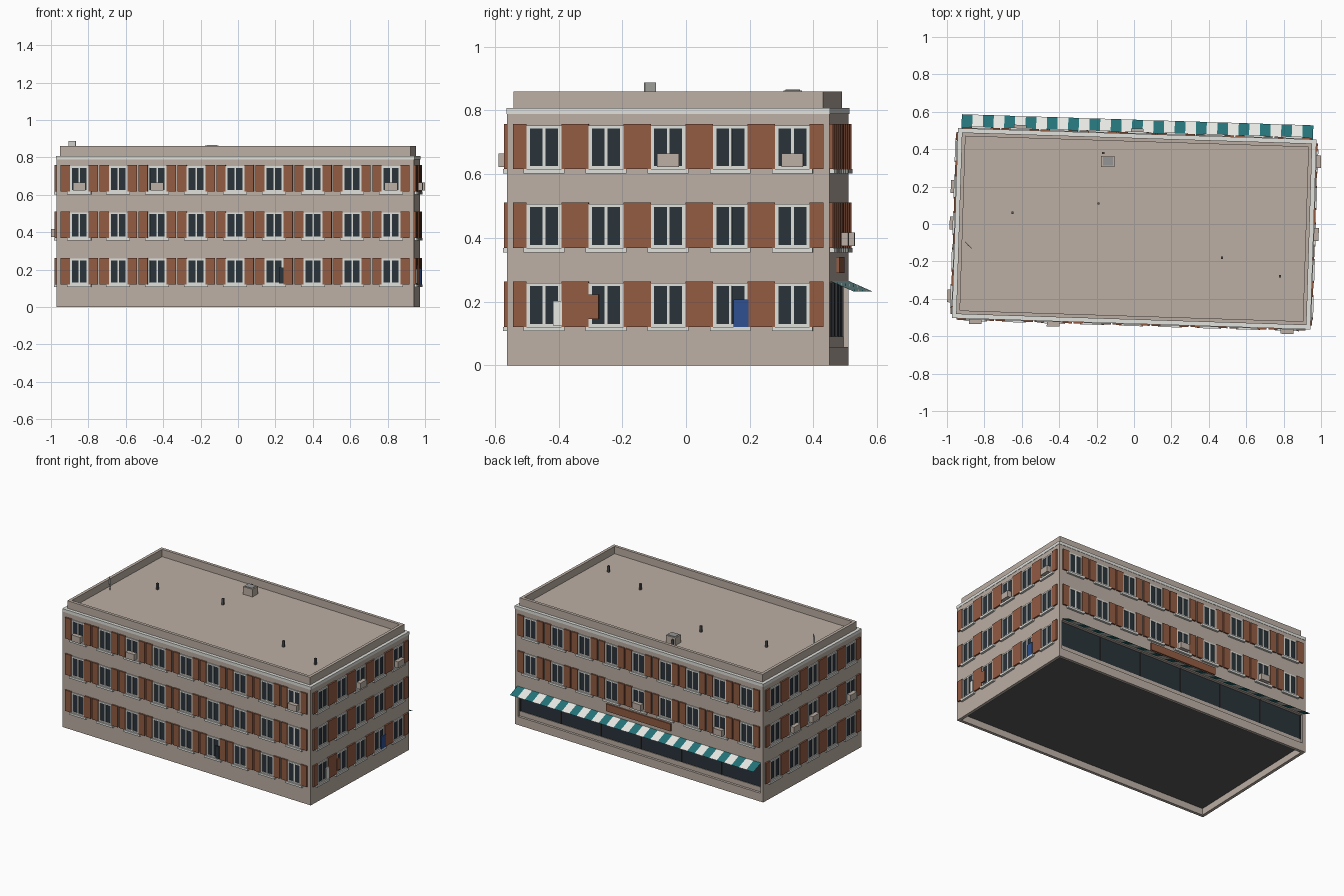
import bpy, bmesh, math
from mathutils import Matrix, Vector

cube = bpy.data.objects.get("Cube")
if cube:
    bpy.data.objects.remove(cube, do_unlink=True)


def material(name, r, g, b):
    m = bpy.data.materials.new(name)
    m.use_nodes = True
    m.diffuse_color = (r, g, b, 1)
    bsdf = next(n for n in m.node_tree.nodes if n.type == 'BSDF_PRINCIPLED')
    bsdf.inputs["Base Color"].default_value = (r, g, b, 1)
    bsdf.inputs["Roughness"].default_value = 0.8
    return m


WALL = material("beige wall", .50, .43, .37)
TRIM = material("pale trim", .75, .75, .72)
GLASS = material("dark glass", .022, .033, .042)
SHUTTER = material("terracotta", .29, .105, .055)
TEAL = material("teal canvas", .017, .17, .19)
WHITE = material("white canvas", .80, .80, .77)
BLUE = material("blue paint", .027, .08, .28)
DARK = material("dark mullion", .035, .035, .038)
CHARCOAL = material("charcoal", .10, .10, .105)
METAL = material("grey metal", .30, .30, .30)

# The whole building stands slightly turned on its plot
SITE = Matrix.Translation((.001, -.0255, 0)) @ Matrix.Rotation(math.radians(-1.81), 4, 'Z')
HX, HY = .957, .506
PLAIN = Matrix.Identity(4)


def facade(k):
    """Frame of wall k (front, right, back, left): u along it, y outwards is negative."""
    half = HX if k % 2 else HY
    return Matrix.Rotation(k * math.pi / 2, 4, 'Z') @ Matrix.Translation((0, -half, 0))


class Part:
    def __init__(self, name, *mats):
        self.name, self.mats, self.bm = name, mats, bmesh.new()

    def box(self, frame, u, out, z):
        """Box from (low, high) pairs; out is the distance in front of the wall."""
        size = Vector((u[1] - u[0], out[1] - out[0], z[1] - z[0]))
        mid = Vector((u[0] + u[1], -out[0] - out[1], z[0] + z[1])) / 2
        mat = SITE @ frame @ Matrix.Translation(mid) @ Matrix.Diagonal(size.to_4d())
        bmesh.ops.create_cube(self.bm, size=1, matrix=mat)

    def ring(self, hx, hy, width, z):
        for s in (-1, 1):
            ys = sorted((s * hy, s * (hy - width)))
            xs = sorted((s * hx, s * (hx - width)))
            self.box(PLAIN, (-hx, hx), ys, z)
            self.box(PLAIN, xs, (width - hy, hy - width), z)

    def finish(self):
        me = bpy.data.meshes.new(self.name)
        self.bm.to_mesh(me)
        self.bm.free()
        for m in self.mats:
            me.materials.append(m)
        ob = bpy.data.objects.new(self.name, me)
        bpy.context.collection.objects.link(ob)
        return ob


# Walls, with a long shop opening in the back
T, TOP = .02, .788
SHOP_U, SHOP_Z = .935, (.057, .258)
walls = Part("walls", WALL)
walls.box(facade(0), (-HX, HX), (-T, 0), (0, TOP))
for k in (1, 3):
    walls.box(facade(k), (T - HY, HY - T), (-T, 0), (0, TOP))
back = facade(2)
walls.box(back, (-HX, HX), (-T, 0), (0, SHOP_Z[0]))
walls.box(back, (-HX, HX), (-T, 0), (SHOP_Z[1], TOP))
for s in (-1, 1):
    walls.box(back, sorted((s * HX, s * SHOP_U)), (-T, 0), SHOP_Z)
walls.box(back, (-SHOP_U, SHOP_U), (-T - .01, -.016), (SHOP_Z[0], .09))
walls.finish()

# Cornice, parapet and roof
cornice = Part("cornice", TRIM)
cornice.ring(HX + .002, HY + .002, .04, (TOP, .808))
cornice.finish()
parapet = Part("parapet", WALL)
parapet.ring(HX - .02, HY - .02, .02, (.806, .86))
parapet.finish()
roof = Part("roof", WALL)
roof.box(PLAIN, (.025 - HX, HX - .025), (.025 - HY, HY - .025), (.79, .81))
roof.finish()
floor = Part("floor_slab", CHARCOAL)
floor.box(PLAIN, (T - HX, HX - T), (T - HY, HY - T), (.045, .055))
floor.finish()

# Shop front
shop = Part("shop_glass", GLASS)
shop.box(back, (-SHOP_U, SHOP_U), (-T - .006, -T), SHOP_Z)
shop.finish()
bars = Part("shop_mullions", DARK)
for i in range(7):
    u = (i - 3) * .31
    bars.box(back, (u - .004, u + .004), (-T, -.015), (.09, SHOP_Z[1]))
bars.finish()
board = Part("sign_board", SHUTTER)
board.box(back, (-.248, .248), (0, .01), (.29, .34))
board.finish()

# Striped awning, a single sheet of canvas
awning = Part("awning", TEAL, WHITE)
N, AW = 33, .94
for i in range(N):
    u0, u1 = (AW * (2 * j / N - 1) for j in (i, i + 1))
    corners = ((u0, 0, .265), (u0, -.077, .231), (u1, -.077, .231), (u1, 0, .265))
    f = awning.bm.faces.new([awning.bm.verts.new(SITE @ back @ Vector(c)) for c in corners])
    f.material_index = i % 2
awning.finish()

# Windows with shutters and sills on every wall
frames, panes = Part("window_frames", TRIM), Part("window_panes", GLASS)
sills, shutters = Part("window_sills", TRIM), Part("shutters", SHUTTER)
coolers = Part("air_conditioners", WALL)
COOLED = {(0, 2): (0, 2, 8), (1, 2): (2, 4), (2, 1): (4, 7), (3, 1): (1, 2, 4)}
for k in range(4):
    F = facade(k)
    if k % 2:
        count, step, inner, outer = 5, .195, .0545, .0975
    else:
        count, step, inner, outer = 9, .2085, .0505, .0995
    side = inner - .0105
    for level in range(1 if k == 2 else 0, 3):
        z = .121 + level * .2475
        for i in range(count):
            u = (i - (count - 1) / 2) * step
            frames.box(F, (u - .0045, u + .0045), (0, .006), (z, z + .137))
            for s in (-1, 1):
                frames.box(F, sorted((u + s * side, u + s * inner)), (0, .006), (z, z + .137))
                for low, high in ((0, .009), (.128, .137)):
                    frames.box(F, sorted((u + s * .0045, u + s * side)), (0, .006),
                               (z + low, z + high))
                shutters.box(F, sorted((u + s * inner, u + s * outer)), (0, .01), (z, z + .142))
            panes.box(F, (u - side, u + side), (0, .002), (z + .005, z + .13))
            sills.box(F, (u - .064, u + .064), (0, .014), (z - .014, z))
            if i in COOLED.get((k, level), ()):
                coolers.box(F, (u - .034, u + .034), (.002, .03), (z + .006, z + .049))
for p in (frames, panes, sills, shutters, coolers):
    p.finish()

# Notices fixed by the ground floor windows
for name, mat, k, u, z in (
        ("white_notice", WHITE, 1, (-.361, -.333), (.125, .202)),
        ("brown_notice", SHUTTER, 1, (-.251, -.218), (.145, .222)),
        ("blue_notice", BLUE, 1, (.205, .253), (.12, .206)),
        ("dark_notice", GLASS, 0, (.234, .259), (.125, .21))):
    notice = Part(name, mat)
    notice.box(facade(k), u, (.006, .0135), z)
    notice.finish()

# Roof fittings, placed in site coordinates
UNTURN = SITE.inverted()
at = UNTURN @ Matrix.Translation((-.14, .335, 0))
vent = Part("roof_vent", WALL)
vent.box(at, (-.036, .036), (-.029, .029), (.81, .862))
vent.finish()
grille = Part("roof_vent_grille", METAL)
grille.box(at, (-.027, .027), (-.022, .022), (.862, .865))
grille.finish()
pipes = Part("roof_pipes", CHARCOAL)
for x, y in ((-.65, .06), (-.19, .11), (.47, -.18), (.78, -.28), (-.165, .38)):
    pipes.box(UNTURN @ Matrix.Translation((x, y, 0)), (-.006, .006), (-.006, .006), (.81, .853))
pipes.finish()
panel = Part("roof_panel", TRIM)
at = UNTURN @ Matrix.Translation((-.886, -.113, 0)) @ Matrix.Rotation(-math.pi / 4, 4, 'Z')
panel.box(at, (-.025, .025), (-.002, .002), (.84, .888))
panel.box(at, (-.003, .003), (-.003, .003), (.81, .85))
panel.finish()
